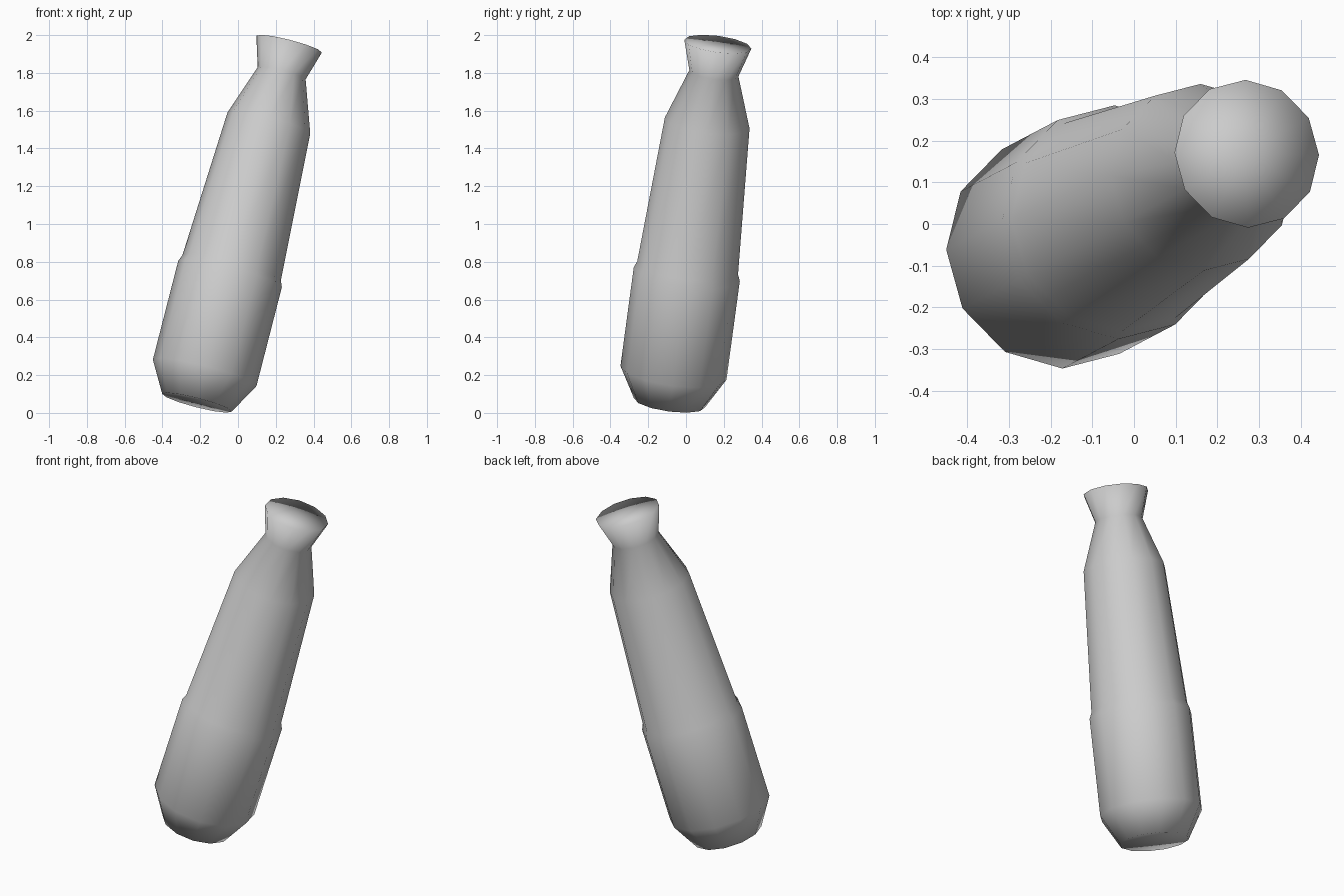
import bpy, bmesh, math
from mathutils import Vector

if "Cube" in bpy.data.objects:
    bpy.data.objects.remove(bpy.data.objects["Cube"])

SIDES = 12
# Leaning axis: centre line through the bottle
origin = Vector((-0.231, -0.095, 0.0))
lean = Vector((0.257, 0.135, 1.0))
tilt = Vector((0, 0, 1)).rotation_difference(lean.normalized())

# Profile: (height of ring centre, radius)
profile = [
    (0.054, 0.190),  # base
    (0.212, 0.283),  # widest lower body
    (0.735, 0.283),  # top of lower body
    (0.768, 0.269),  # small step
    (1.535, 0.226),  # shoulder
    (1.798, 0.131),  # neck
    (1.952, 0.179),  # flared rim
]

bm = bmesh.new()
rings = []
for z, r in profile:
    centre = origin + lean * z
    ring = []
    for i in range(SIDES):
        a = 2 * math.pi * i / SIDES
        ring.append(bm.verts.new(centre + tilt @ Vector((r * math.cos(a), r * math.sin(a), 0))))
    rings.append(ring)

# Side walls
for lo, hi in zip(rings, rings[1:]):
    for i in range(SIDES):
        j = (i + 1) % SIDES
        bm.faces.new((lo[i], lo[j], hi[j], hi[i]))

# Closed ends, each a fan around a centre point
for ring, z in ((rings[0], profile[0][0]), (rings[-1], profile[-1][0])):
    mid = bm.verts.new(origin + lean * z)
    for i in range(SIDES):
        bm.faces.new((mid, ring[i], ring[(i + 1) % SIDES]))

bmesh.ops.recalc_face_normals(bm, faces=bm.faces)
for f in bm.faces:
    f.smooth = True

mesh = bpy.data.meshes.new("leaning_bottle")
bm.to_mesh(mesh)
bm.free()
bottle = bpy.data.objects.new("leaning_bottle", mesh)
bpy.context.collection.objects.link(bottle)
